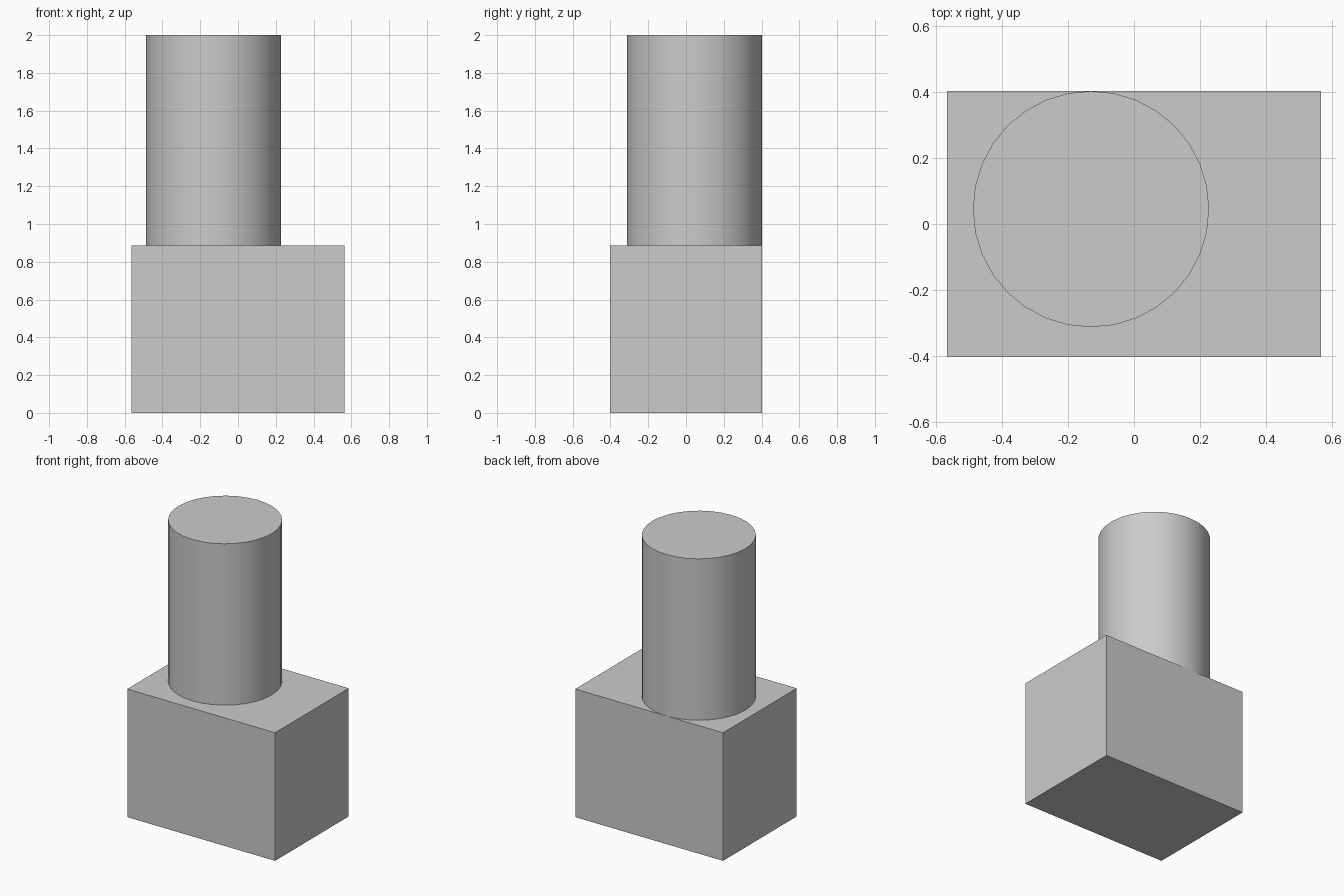
import bpy
import math

default_cube = bpy.data.objects.get("Cube")
if default_cube:
    bpy.data.objects.remove(default_cube, do_unlink=True)

# Single plain grey
GREY = (0.6, 0.6, 0.6, 1.0)
grey = bpy.data.materials.new("plain_grey")
grey.use_nodes = True
grey.diffuse_color = GREY
grey.node_tree.nodes["Principled BSDF"].inputs["Base Color"].default_value = GREY

WIDTH, DEPTH, BASE_HEIGHT, TOTAL_HEIGHT = 1.13, 0.804, 0.885, 2.0
RADIUS = 0.357


def finish(name):
    obj = bpy.context.object
    obj.name = name
    obj.data.name = name
    obj.data.materials.append(grey)
    return obj


# Rectangular base block
bpy.ops.mesh.primitive_cube_add(size=1, location=(0, 0, BASE_HEIGHT / 2))
base = finish("base_block")
base.scale = (WIDTH, DEPTH, BASE_HEIGHT)
bpy.ops.object.transform_apply(location=False, rotation=False, scale=True)

# Round column, offset to one side and flush with the back of the block
bpy.ops.mesh.primitive_cylinder_add(
    vertices=32, radius=RADIUS, depth=TOTAL_HEIGHT - BASE_HEIGHT,
    location=(-0.13, DEPTH / 2 - RADIUS, (TOTAL_HEIGHT + BASE_HEIGHT) / 2))
finish("round_column")
bpy.ops.object.shade_smooth_by_angle(angle=math.radians(30))
